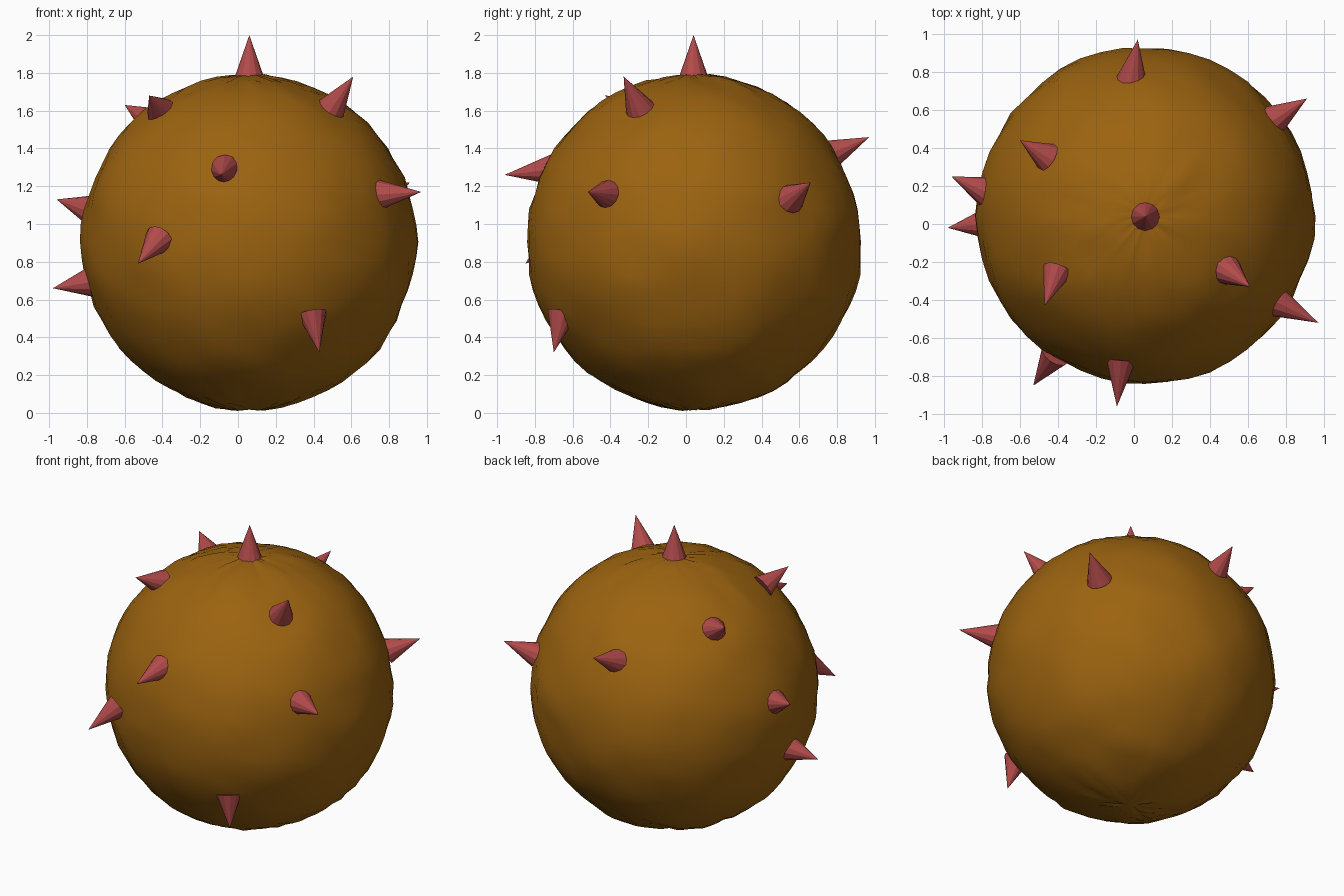
import bpy, bmesh, random
from mathutils import Vector, noise

if "Cube" in bpy.data.objects:
    bpy.data.objects.remove(bpy.data.objects["Cube"])

random.seed(4)

def material(name, col):
    m = bpy.data.materials.new(name)
    m.diffuse_color = (*col, 1)
    m.use_nodes = True
    m.node_tree.nodes["Principled BSDF"].inputs["Base Color"].default_value = m.diffuse_color
    return m

brown = material("brown", (0.33, 0.125, 0.005))
red = material("red", (0.45, 0.07, 0.07))
CENTRE = Vector((0.058, 0.042, 0.905))

def add_object(name, bm, mat):
    me = bpy.data.meshes.new(name)
    bm.to_mesh(me)
    bm.free()
    me.materials.append(mat)
    ob = bpy.data.objects.new(name, me)
    bpy.context.collection.objects.link(ob)
    return ob

# Body: slightly lumpy sphere with wrinkled poles
bm = bmesh.new()
bmesh.ops.create_uvsphere(bm, u_segments=48, v_segments=32, radius=1)
for v in bm.verts:
    d = v.co.normalized()
    r = 0.886 + 0.014 * noise.noise(d * 3.5) + random.uniform(-0.006, 0.006)
    v.co = CENTRE + d * r
for f in bm.faces:
    f.smooth = True
add_object("body", bm, brown)

# Spikes: base centre on the surface, then tip
spikes = [
    ((0.06, 0.04, 1.79), (0.06, 0.04, 2.00)),
    ((-0.07, -0.73, 1.285), (-0.09, -0.96, 1.26)),
    ((-0.425, -0.70, 0.91), (-0.53, -0.85, 0.79)),
    ((0.395, -0.66, 0.51), (0.43, -0.70, 0.32)),
    ((0.77, -0.42, 1.155), (0.97, -0.52, 1.17)),
    ((0.50, -0.25, 1.62), (0.61, -0.33, 1.78)),
    ((-0.41, -0.26, 1.60), (-0.47, -0.43, 1.68)),
    ((-0.47, 0.36, 1.55), (-0.60, 0.44, 1.63)),
    ((-0.80, 0.18, 1.08), (-0.96, 0.25, 1.13)),
    ((-0.80, 0.00, 0.69), (-0.98, -0.02, 0.66)),
    ((-0.01, 0.78, 1.375), (0.02, 0.97, 1.46)),
    ((0.755, 0.56, 1.14), (0.91, 0.66, 1.22)),
]
for i, (base, tip) in enumerate(spikes):
    base, tip = Vector(base), Vector(tip)
    axis = (tip - base).normalized()
    base -= axis * 0.02                      # sink the base into the body
    h = (tip - base).length
    bm = bmesh.new()
    bmesh.ops.create_cone(bm, cap_ends=True, segments=12,
                          radius1=0.08, radius2=0, depth=h)
    ob = add_object(f"spike_{i + 1}", bm, red)
    ob.rotation_mode = 'QUATERNION'
    ob.rotation_quaternion = axis.to_track_quat('Z', 'Y')
    ob.location = (base + tip) / 2
